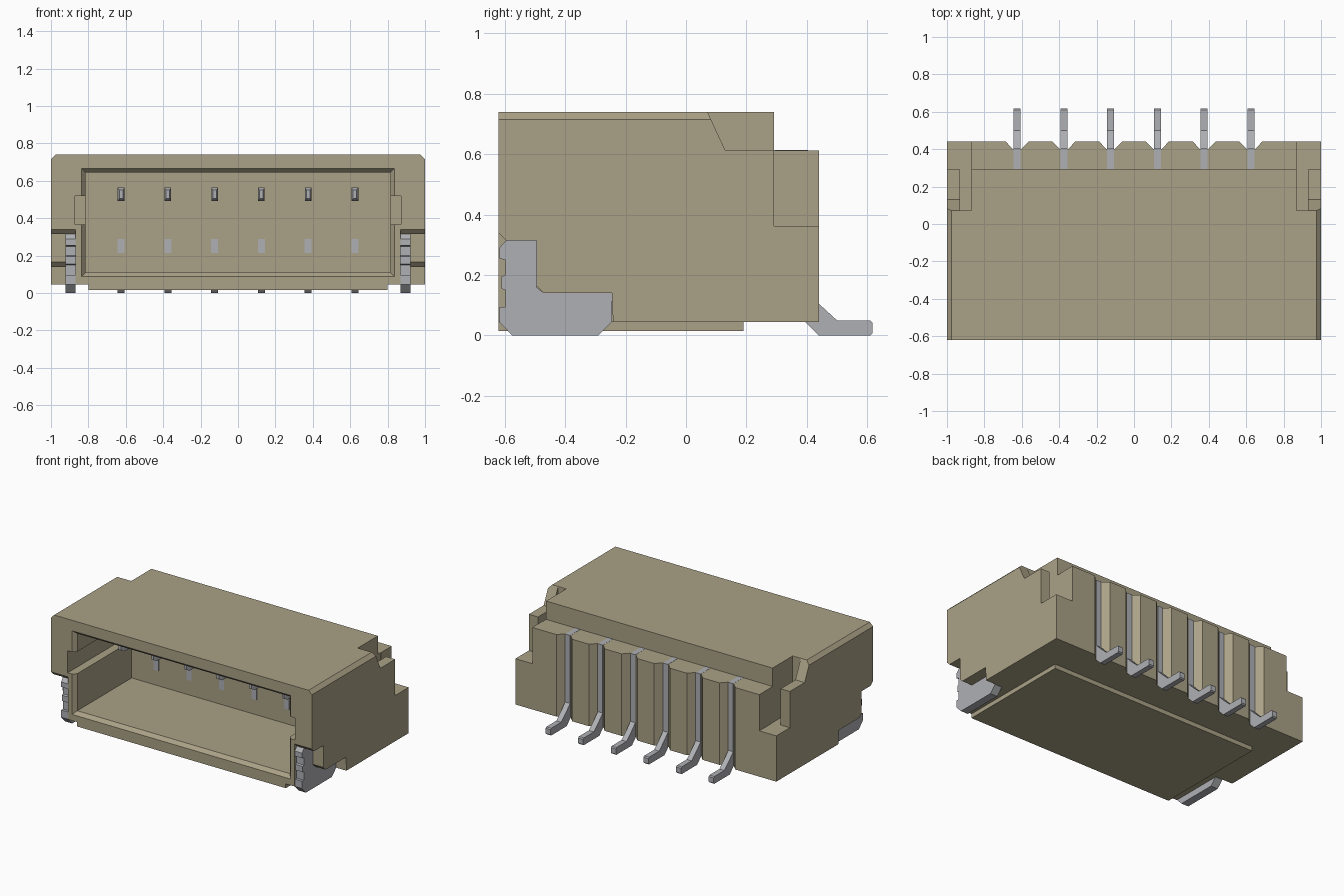
import bpy, bmesh

if "Cube" in bpy.data.objects:
    bpy.data.objects.remove(bpy.data.objects["Cube"])


def material(name, rgb):
    m = bpy.data.materials.new(name)
    m.diffuse_color = (*rgb, 1)
    m.use_nodes = True
    m.node_tree.nodes["Principled BSDF"].inputs["Base Color"].default_value = m.diffuse_color
    return m


TAN = material("tan plastic", (0.40, 0.355, 0.24))
GREY = material("tin grey metal", (0.43, 0.435, 0.46))


def loft(name, rings, mat):
    """Closed solid through matching rings of points."""
    bm = bmesh.new()
    loops = [[bm.verts.new(p) for p in r] for r in rings]
    n = len(loops[0])
    for a, b in zip(loops, loops[1:]):
        for i in range(n):
            j = (i + 1) % n
            bm.faces.new((a[i], a[j], b[j], b[i]))
    bm.faces.new(loops[0])
    bm.faces.new(loops[-1])
    bmesh.ops.recalc_face_normals(bm, faces=bm.faces)
    me = bpy.data.meshes.new(name)
    bm.to_mesh(me)
    bm.free()
    me.materials.append(mat)
    ob = bpy.data.objects.new(name, me)
    bpy.context.collection.objects.link(ob)
    return ob


def prism(name, axis, pts, lo, hi, mat=TAN):
    """Extrude a profile: axis x takes (y,z), y takes (x,z), z takes (x,y)."""
    place = {"x": lambda t, p: (t, p[0], p[1]),
             "y": lambda t, p: (p[0], t, p[1]),
             "z": lambda t, p: (p[0], p[1], t)}[axis]
    return loft(name, [[place(t, p) for p in pts] for t in (lo, hi)], mat)


def rect(x0, x1, z0, z1):
    return [(x0, z0), (x1, z0), (x1, z1), (x0, z1)]


def boolean(target, other, op="DIFFERENCE"):
    mod = target.modifiers.new("cut", "BOOLEAN")
    mod.operation, mod.solver, mod.object = op, "EXACT", other
    bpy.context.view_layer.objects.active = target
    bpy.ops.object.modifier_apply(modifier=mod.name)
    bpy.data.objects.remove(other)


def sided(axis, s, pts, lo, hi, name="cutter", mat=TAN):
    """Prism on the side s = -1 or 1, extruded along x or z."""
    if axis == "x":
        return prism(name, "x", pts, s * lo, s * hi, mat)
    return prism(name, axis, [(s * x, v) for x, v in pts], lo, hi, mat)


PIN_X = [-0.625 + 0.25 * i for i in range(6)]

# Housing block with chamfered top edges
housing = prism("housing", "y",
                [(-1, .045), (1, .045), (1, .715), (.975, .74), (-.975, .74), (-1, .715)],
                -.62, .44)
# Lower rear ledge
boolean(housing, prism("cutter", "y", rect(-1.1, 1.1, .613, .9), .292, .6))
# Raised bottom plate
boolean(housing, prism("plate", "z", rect(-.8, .8, -.62, .19), .015, .06), "UNION")

# Mating cavity with a chamfered mouth
boolean(housing, loft("cutter", [
    [(x, y, z) for x, z in rect(-w, w, .375 - h + .0025, .375 + h + .0025)]
    for y, w, h in ((-.64, .857, .3095), (-.62, .837, .2895), (-.595, .815, .2675), (0, .815, .2675))], TAN))

tab_cut = [(-.7, 0), (-.24, 0), (-.245, .14), (-.47, .14), (-.495, .165),
           (-.495, .315), (-.595, .315), (-.62, .34), (-.7, .34)]
for s in (-1, 1):
    # Key groove along the cavity side
    boolean(housing, sided("y", s, rect(.78, .872, .367, .52), -.7, -.01))
    # Recess for the solder tab
    boolean(housing, sided("x", s, tab_cut, .868, 1.1))
    # Sloped cut at the rear top corner
    boolean(housing, sided("x", s, [(.06, .765), (.072, .738), (.13, .613), (.5, .613), (.5, .765)], .87, 1.1))
    # Rear corner step and the slot in front of it
    boolean(housing, sided("z", s, [(.87, .292), (1.1, .292), (1.1, .5), (.87, .5)], .362, .8))
    boolean(housing, sided("z", s, [(.868, .072), (.93, .072), (.93, .32), (.868, .32)], .362, .8))

# Flared grooves for the contacts in the rear wall
for x in PIN_X:
    boolean(housing, prism("cutter", "z",
                           [(x - .022, .40), (x + .022, .40), (x + .07, .45), (x - .07, .45)], 0, .7))

# Bent contacts: ledge strip, leg and foot, plus cavity pin and contact pad
leg = [(.293, .614), (.403, .614), (.403, .143), (.44, .105), (.50, .05), (.61, .05), (.617, .043),
       (.617, .007), (.61, 0), (.44, 0), (.36, .08), (.36, .57), (.293, .57)]
for i, x in enumerate(PIN_X):
    prism(f"contact_leg_{i}", "x", leg, x - .019, x + .019, GREY)
    loft(f"contact_pin_{i}", [
        [(px, y, pz) for px, pz in rect(x - w, x + w, .528 - h, .528 + h)]
        for y, w, h in ((-.40, .009, .022), (-.375, .018, .035), (.02, .018, .035))], GREY)
    prism(f"contact_pad_{i}", "y", rect(x - .019, x + .019, .213, .29), -.003, .01, GREY)

# Solder tabs at both front corners
tab = [(-.575, 0), (-.29, 0), (-.245, .045), (-.245, .14), (-.47, .14), (-.495, .16),
       (-.495, .315), (-.595, .315), (-.618, .29), (-.618, .255), (-.598, .25), (-.598, .2),
       (-.61, .195), (-.61, .155), (-.598, .15), (-.598, .095), (-.618, .095), (-.618, .045)]
for s, side in ((-1, "left"), (1, "right")):
    sided("x", s, tab, .868, .923, f"solder_tab_{side}", GREY)
